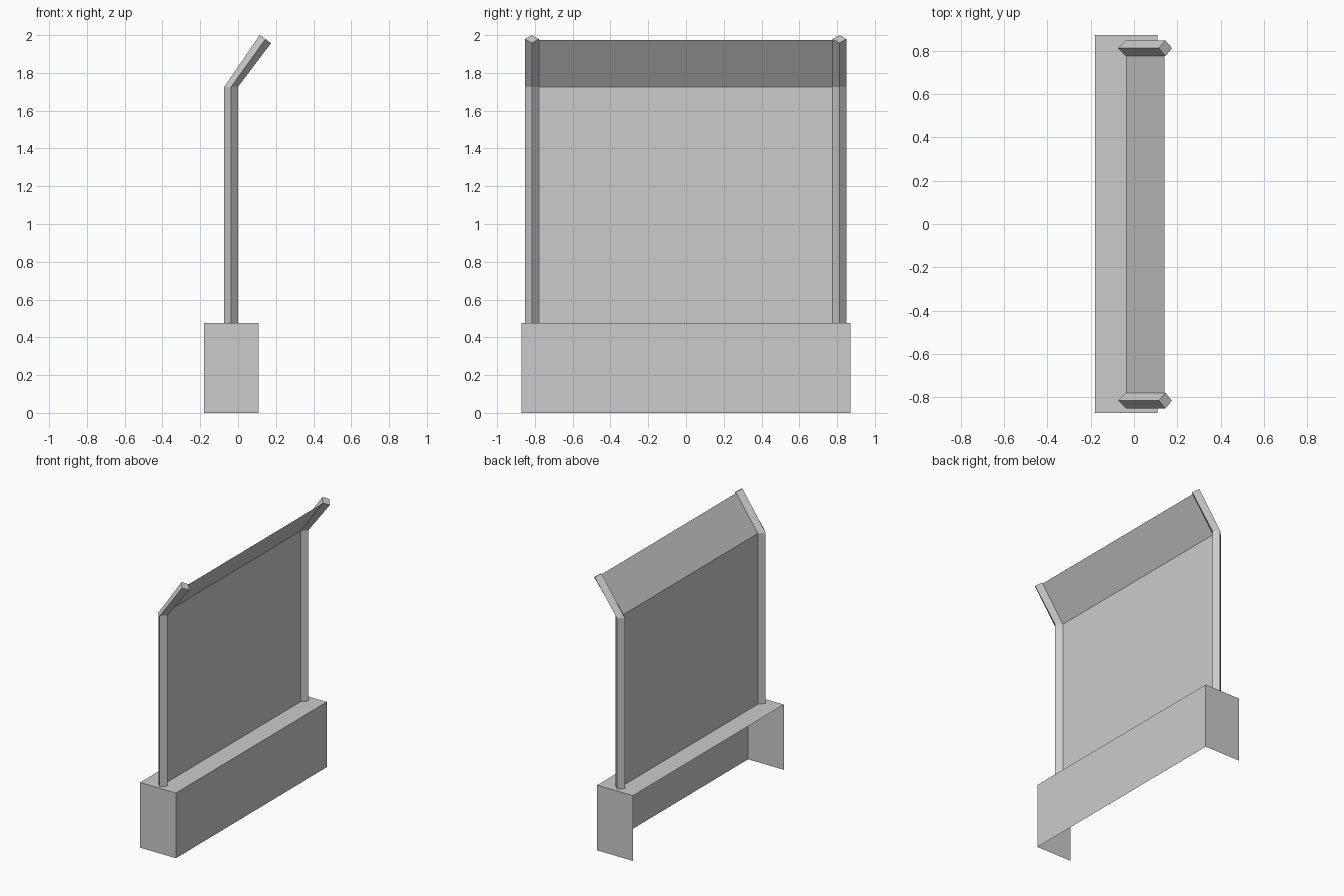
import bpy

if "Cube" in bpy.data.objects:
    bpy.data.objects.remove(bpy.data.objects["Cube"])

Z_BASE, Z_BEND = 0.477, 1.726
POST_Y = 0.814


def make_object(name, verts, faces):
    mesh = bpy.data.meshes.new(name)
    mesh.from_pydata(verts, [], faces)
    mesh.update()
    obj = bpy.data.objects.new(name, mesh)
    bpy.context.collection.objects.link(obj)
    return obj


# Concrete base: shell with top, front-facing wall and two ends (back and bottom open)
x0, x1, y = -0.181, 0.108, 0.872
corners = [(x0, -y), (x1, -y), (x1, y), (x0, y)]
make_object("base_barrier",
            [(cx, cy, z) for z in (0, Z_BASE) for cx, cy in corners],
            [(0, 1, 5, 4), (1, 2, 6, 5), (2, 3, 7, 6), (4, 5, 6, 7)])


# Posts: diamond section swept up and bent forward at the top
def make_post(name, yc):
    # each ring: rear (x, z), front (x, z)
    rings = [((-0.073, Z_BASE), (0.0, Z_BASE)),
             ((-0.073, Z_BEND), (0.0, Z_BEND)),
             ((0.115, 2.0), (0.175, 1.958))]
    r = 0.0365
    verts = []
    for (ax, az), (bx, bz) in rings:
        mx, mz = (ax + bx) / 2, (az + bz) / 2
        verts += [(bx, yc, bz), (mx, yc + r, mz), (ax, yc, az), (mx, yc - r, mz)]
    faces = []
    for k in range(len(rings) - 1):
        for i in range(4):
            j = (i + 1) % 4
            faces.append((4 * k + i, 4 * k + j, 4 * k + 4 + j, 4 * k + 4 + i))
    faces.append((8, 9, 10, 11))  # end cap
    make_object(name, verts, faces)


for label, side in (("left", -1), ("right", 1)):
    make_post(label + "_post", side * POST_Y - 0.002)

# Thin screen following the bend of the posts
profile = [(-0.0365, Z_BASE), (-0.0365, Z_BEND), (0.14, 1.973)]
make_object("screen_panel",
            [(px, s * POST_Y, pz) for px, pz in profile for s in (-1, 1)],
            [(0, 1, 3, 2), (2, 3, 5, 4)])
